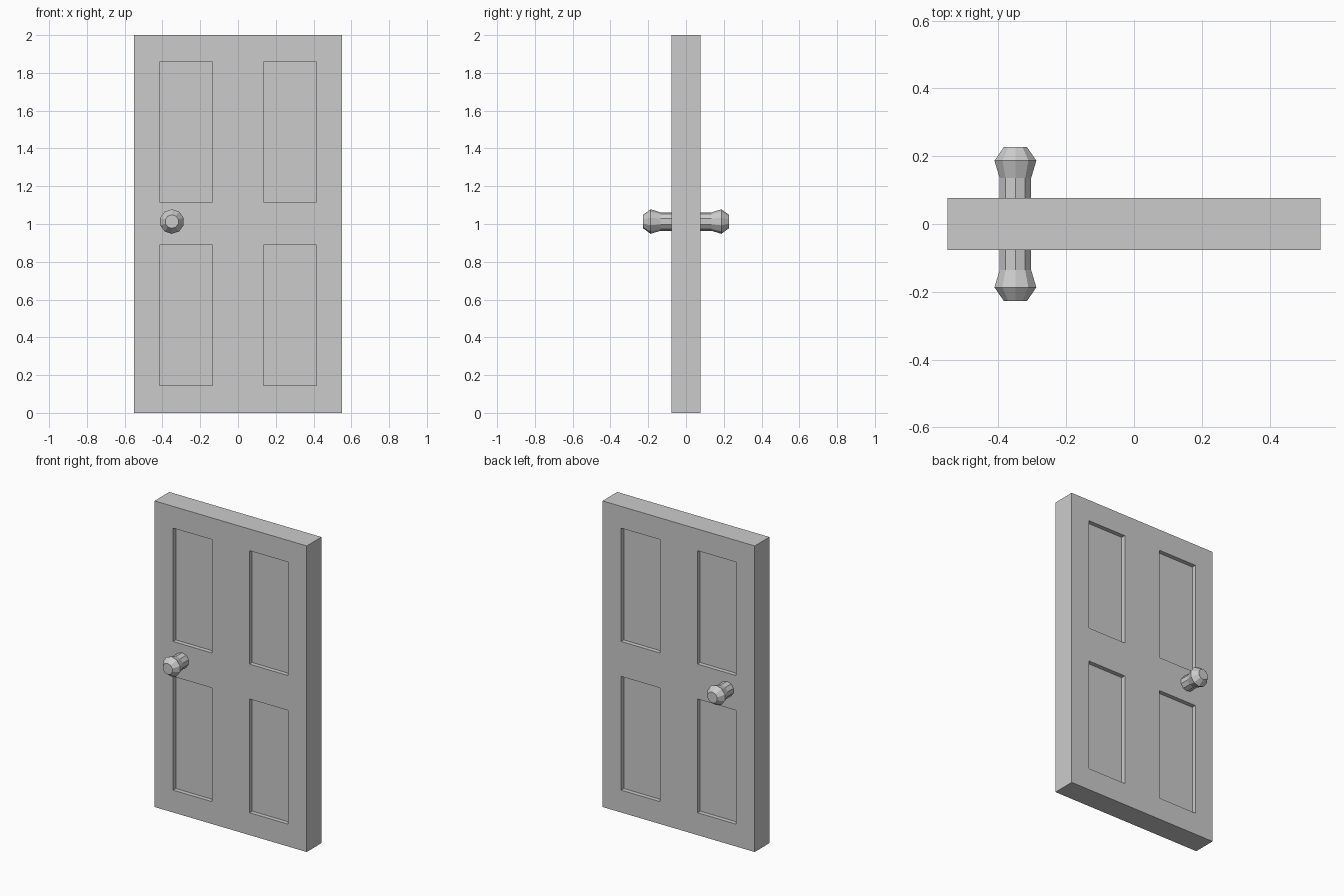
import bpy, bmesh, math
from mathutils import Vector

if "Cube" in bpy.data.objects:
    bpy.data.objects.remove(bpy.data.objects["Cube"])

HALF_W, HALF_T, HEIGHT = 0.55, 0.076, 2.0
RECESS = 0.028
PANEL_X = (0.136, 0.416)
PANEL_Z = ((0.146, 0.889), (1.117, 1.858))


def add_object(name, bm):
    bmesh.ops.recalc_face_normals(bm, faces=bm.faces)
    mesh = bpy.data.meshes.new(name)
    bm.to_mesh(mesh)
    bm.free()
    obj = bpy.data.objects.new(name, mesh)
    bpy.context.collection.objects.link(obj)
    return obj


def in_panel(c):
    return (PANEL_X[0] < abs(c.x) < PANEL_X[1]
            and any(lo < c.z < hi for lo, hi in PANEL_Z))


# Door slab: a box sliced along the panel edges, panels sunk on both sides
bm = bmesh.new()
bmesh.ops.create_cube(bm, size=1)
for v in bm.verts:
    v.co = Vector((v.co.x * 2 * HALF_W, v.co.y * 2 * HALF_T, (v.co.z + 0.5) * HEIGHT))
cuts = [((s * x, 0, 0), (1, 0, 0)) for s in (-1, 1) for x in PANEL_X]
cuts += [((0, 0, z), (0, 0, 1)) for pair in PANEL_Z for z in pair]
for co, no in cuts:
    bmesh.ops.bisect_plane(bm, geom=bm.verts[:] + bm.edges[:] + bm.faces[:],
                           plane_co=co, plane_no=no)
bm.normal_update()
panels = [f for f in bm.faces
          if abs(f.normal.y) > 0.9 and in_panel(f.calc_center_median())]
for f in bmesh.ops.extrude_discrete_faces(bm, faces=panels)["faces"]:
    side = math.copysign(1, f.calc_center_median().y)
    for v in f.verts:
        v.co.y -= side * RECESS
add_object("door_slab", bm)


# Ten-sided knobs: a (radius, distance) profile turned around the y axis
KNOB = ((0.049, 0.07), (0.049, 0.136), (0.065, 0.187), (0.036, 0.227))
SIDES = 10


def knob(name, side):
    bm = bmesh.new()
    rings = []
    for r, d in KNOB:
        angles = [math.tau * i / SIDES for i in range(SIDES)]
        rings.append([bm.verts.new((r * math.sin(a), side * d, r * math.cos(a)))
                      for a in angles])
    for a, b in zip(rings, rings[1:]):
        for i in range(SIDES):
            j = (i + 1) % SIDES
            bm.faces.new((a[i], a[j], b[j], b[i]))
    bm.faces.new(rings[0])
    bm.faces.new(rings[-1])
    add_object(name, bm).location = (-0.35, 0, 1.013)


knob("front_knob", -1)
knob("back_knob", 1)
